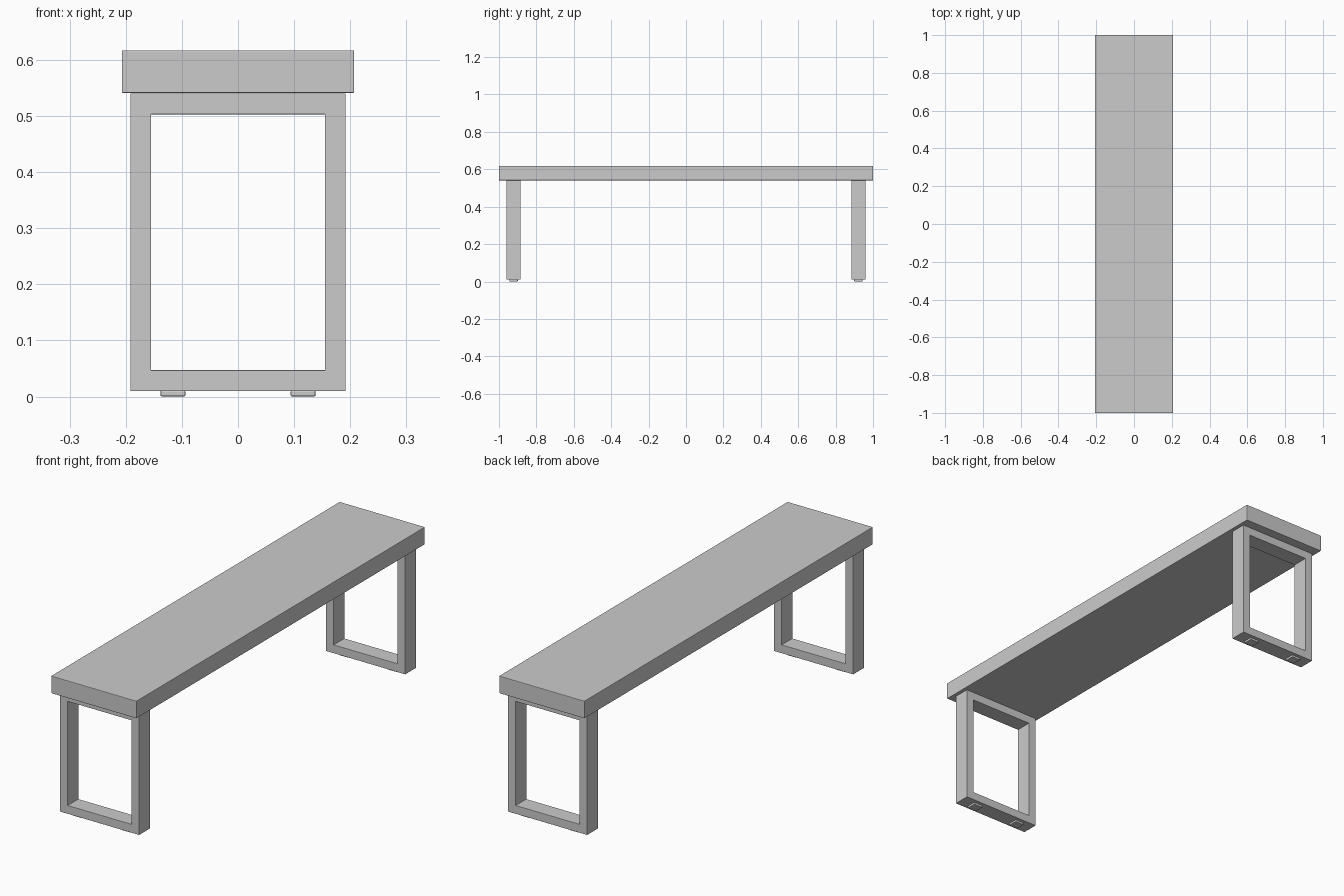
import bpy, bmesh

if "Cube" in bpy.data.objects:
    bpy.data.objects.remove(bpy.data.objects["Cube"])


def finish(name, bm, bevel, segments=2):
    bmesh.ops.recalc_face_normals(bm, faces=bm.faces)
    mesh = bpy.data.meshes.new(name)
    bm.to_mesh(mesh)
    bm.free()
    obj = bpy.data.objects.new(name, mesh)
    bpy.context.collection.objects.link(obj)
    mod = obj.modifiers.new("soft_edges", 'BEVEL')
    mod.width = bevel
    mod.segments = segments
    return obj


def box(name, x, y, z, bevel):
    bm = bmesh.new()
    bmesh.ops.create_cube(bm, size=1)
    for v in bm.verts:
        v.co = [r[0] if c < 0 else r[1] for c, r in zip(v.co, (x, y, z))]
    return finish(name, bm, bevel)


def frame(name, outer, inner, y):
    """Rectangular loop; outer and inner are (half width, bottom, top)."""
    bm = bmesh.new()
    rings = [[bm.verts.new((sx * w, yy, z))
              for sx, z in ((-1, lo), (1, lo), (1, hi), (-1, hi))]
             for (w, lo, hi), yy in ((outer, y[0]), (outer, y[1]),
                                     (inner, y[1]), (inner, y[0]))]
    for r in range(4):
        a, b = rings[r], rings[(r + 1) % 4]
        for i in range(4):
            j = (i + 1) % 4
            bm.faces.new((a[i], a[j], b[j], b[i]))
    return finish(name, bm, 0.001)


# Long seat slab
box("seat", (-0.207, 0.207), (-1, 1), (0.541, 0.617), 0.002)

# Looped leg at each end, with two small pads underneath
for end, s in (("front", -1), ("back", 1)):
    cy = s * 0.922
    frame(end + "_leg_frame", (0.192, 0.01, 0.54), (0.155, 0.047, 0.503),
          (cy - 0.037, cy + 0.037))
    for side, cx in (("left", -0.116), ("right", 0.116)):
        box(f"{end}_{side}_foot_pad", (cx - 0.0225, cx + 0.0225),
            (cy - 0.0225, cy + 0.0225), (0, 0.011), 0.003)
